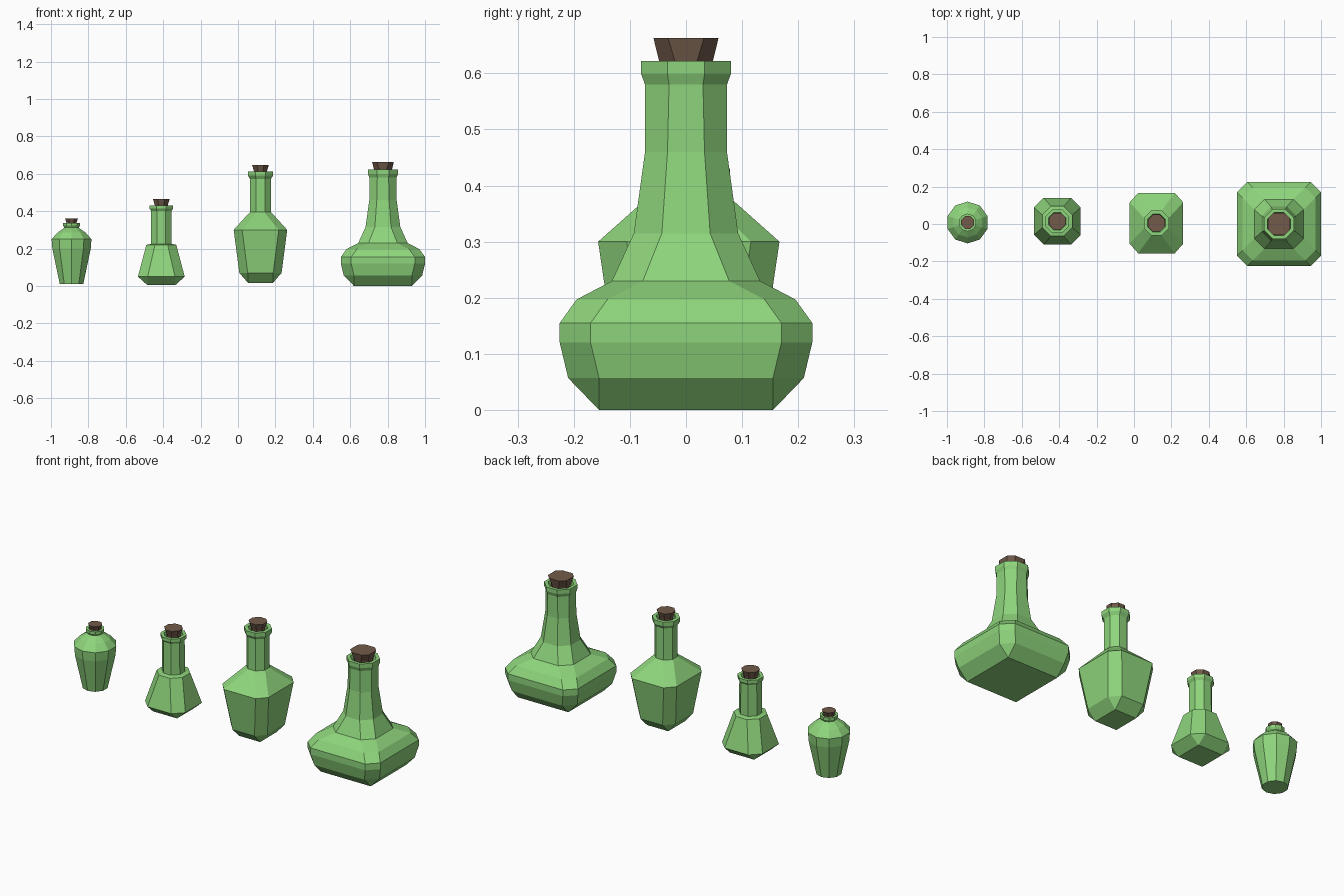
import bpy, bmesh, math

cube = bpy.data.objects.get("Cube")
if cube:
    bpy.data.objects.remove(cube)


def material(name, color):
    mat = bpy.data.materials.new(name)
    mat.use_nodes = True
    mat.diffuse_color = color
    bsdf = mat.node_tree.nodes["Principled BSDF"]
    bsdf.inputs["Base Color"].default_value = color
    bsdf.inputs["Roughness"].default_value = 0.6
    return mat


GLASS = material("green glass", (0.27, 0.66, 0.20, 1))
CORK = material("brown cork", (0.17, 0.105, 0.07, 1))
REGULAR = math.tan(math.pi / 8)


def chamfered(z, half, flat=None, depth=1.0):
    """Square with cut corners; flat is half the length of each straight side."""
    f = half * REGULAR if flat is None else flat
    quarter = [(half, -f), (half, f)]
    pts = []
    for _ in range(4):
        pts += quarter
        quarter = [(-y, x) for x, y in quarter]
    return [(x, y * depth, z) for x, y in pts]


def circle(z, radius, sides):
    return [(radius * math.cos(math.tau * (i + 0.5) / sides),
             radius * math.sin(math.tau * (i + 0.5) / sides), z) for i in range(sides)]


def loft(name, rings, place, mat):
    """Skin a stack of rings and cap both ends."""
    bm = bmesh.new()
    loops = [[bm.verts.new(p) for p in ring] for ring in rings]
    n = len(loops[0])
    for low, high in zip(loops, loops[1:]):
        for i in range(n):
            j = (i + 1) % n
            bm.faces.new((low[i], low[j], high[j], high[i]))
    bm.faces.new(loops[0][::-1])
    bm.faces.new(loops[-1])
    bmesh.ops.remove_doubles(bm, verts=bm.verts, dist=0.0005)
    bmesh.ops.recalc_face_normals(bm, faces=bm.faces)
    mesh = bpy.data.meshes.new(name)
    bm.to_mesh(mesh)
    bm.free()
    mesh.materials.append(mat)
    obj = bpy.data.objects.new(name, mesh)
    obj.location = (place[0], place[1], 0)
    bpy.context.collection.objects.link(obj)
    return obj


def lip(shape, top, neck, rim, height):
    """Collar around the mouth, then the rim dipping into the opening."""
    return [shape(top - height, neck), shape(top - height * 0.55, rim),
            shape(top, rim), shape(top, neck * 0.85),
            shape(top - height * 0.6, neck * 0.78)]


def cork(name, place, top, mouth, low, high, flat=None):
    loft(name, [chamfered(mouth - 0.02, low * 0.95), chamfered(mouth, low),
                chamfered(top, high, flat)], place, CORK)


# Small round jar
def round_ring(z, r):
    return circle(z, r, 10)


spot = (-0.89, 0.008)
profile = [(0.01, 0.066), (0.20, 0.108), (0.25, 0.112), (0.285, 0.08), (0.31, 0.042)]
loft("round_jar", [round_ring(z, r) for z, r in profile]
     + lip(round_ring, 0.337, 0.04, 0.048, 0.025), spot, GLASS)
cork("round_jar_cork", spot, 0.36, 0.337, 0.026, 0.034)

# Conical flask
spot = (-0.41, 0.015)
loft("conical_flask", [chamfered(0.005, 0.075, 0.075), chamfered(0.05, 0.125, 0.073),
                       chamfered(0.22, 0.08, 0.034), chamfered(0.225, 0.055)]
     + lip(chamfered, 0.43, 0.054, 0.063, 0.03), spot, GLASS)
cork("conical_flask_cork", spot, 0.465, 0.43, 0.034, 0.045)

# Tall shouldered bottle
spot = (0.12, 0.005)
loft("tall_bottle", [chamfered(0.016, 0.066, 0.066, 1.13), chamfered(0.07, 0.113, 0.068, 1.13),
                     chamfered(0.30, 0.143, 0.098, 1.13), chamfered(0.385, 0.066),
                     chamfered(0.395, 0.056)]
     + lip(chamfered, 0.612, 0.056, 0.067, 0.04), spot, GLASS)
cork("tall_bottle_cork", spot, 0.648, 0.612, 0.034, 0.045)

# Wide decanter
spot = (0.775, 0)
body = [(0, 0.155, 0.155), (0.057, 0.21, 0.155), (0.12, 0.225, 0.17), (0.155, 0.225, 0.17),
        (0.197, 0.195, 0.14), (0.23, 0.132, 0.077), (0.315, 0.093, 0.043), (0.46, 0.073, 0.033)]
loft("wide_decanter", [chamfered(*ring) for ring in body]
     + lip(chamfered, 0.622, 0.073, 0.08, 0.042), spot, GLASS)
cork("wide_decanter_cork", spot, 0.663, 0.622, 0.048, 0.058, 0.032)
